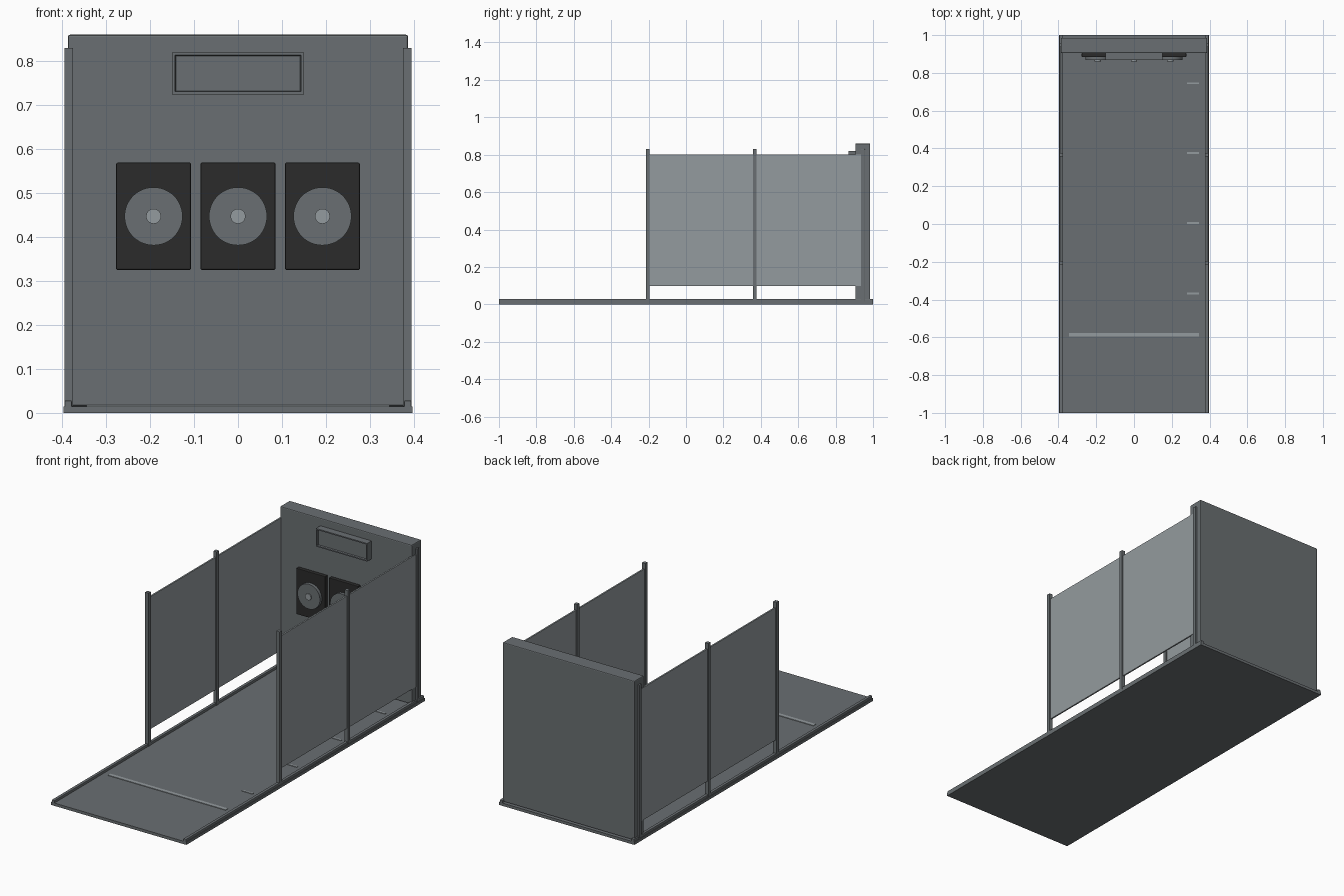
import bpy, bmesh, math

if "Cube" in bpy.data.objects:
    bpy.data.objects.remove(bpy.data.objects["Cube"])


def material(name, rgb):
    m = bpy.data.materials.new(name)
    m.diffuse_color = (*rgb, 1)
    m.use_nodes = True
    m.node_tree.nodes["Principled BSDF"].inputs["Base Color"].default_value = m.diffuse_color
    return m


STEEL = material("mid grey", (0.144, 0.159, 0.168))
LIGHT = material("light grey", (0.296, 0.327, 0.342))
BLACK = material("charcoal", (0.024, 0.024, 0.024))


def finish(name, bm, mat, bevel=0):
    me = bpy.data.meshes.new(name)
    bm.to_mesh(me)
    bm.free()
    me.materials.append(mat)
    ob = bpy.data.objects.new(name, me)
    bpy.context.collection.objects.link(ob)
    if bevel:
        b = ob.modifiers.new("bevel", 'BEVEL')
        b.width = bevel
        b.segments = 2
    return ob


def box(name, x, y, z, mat, bevel=0):
    """Box from (min, max) ranges."""
    bm = bmesh.new()
    bmesh.ops.create_cube(bm, size=1)
    for v in bm.verts:
        for i, (lo, hi) in enumerate((x, y, z)):
            v.co[i] = lo if v.co[i] < 0 else hi
    return finish(name, bm, mat, bevel)


def disc(name, x, z, r, y0, y1, mat):
    """Flat cylinder facing the front."""
    bm = bmesh.new()
    bmesh.ops.create_cone(bm, cap_ends=True, segments=48, radius1=r, radius2=r, depth=y1 - y0)
    ob = finish(name, bm, mat)
    ob.rotation_euler.x = math.pi / 2
    ob.location = (x, (y0 + y1) / 2, z)
    for p in ob.data.polygons:
        p.use_smooth = abs(p.normal.z) < 0.5
    return ob


# Floor and rear wall
box("floor", (-0.397, 0.397), (-1, 1), (0, 0.015), STEEL)
box("rear_wall", (-0.387, 0.387), (0.905, 0.985), (0.015, 0.86), STEEL, 0.005)

# Side rails, posts and screens
for side, s in (("left", -1), ("right", 1)):
    def span(a, b):
        return tuple(sorted((s * a, s * b)))
    box(side + "_rail", span(0.378, 0.394), (-1, 1), (0.01, 0.028), STEEL, 0.002)
    for i, y in enumerate((-0.205, 0.367, 0.946)):
        box(f"{side}_post_{i}", span(0.375, 0.395), (y - 0.01, y + 0.01), (0.015, 0.83), STEEL, 0.001)
    for i, (a, b) in enumerate(((-0.195, 0.357), (0.377, 0.936))):
        box(f"{side}_screen_{i}", span(0.381, 0.389), (a, b), (0.097, 0.8), LIGHT)

# Floor markings
box("foul_line", (-0.345, 0.345), (-0.596, -0.576), (0.014, 0.018), LIGHT)
for i, y in enumerate((0.745, 0.375, 0.005, -0.367)):
    box(f"distance_mark_{i}", (0.28, 0.345), (y - 0.005, y + 0.005), (0.014, 0.018), LIGHT)

# Target boards with round faces and bright centres
for i, x in enumerate((-0.192, 0, 0.192)):
    box(f"target_board_{i}", (x - 0.085, x + 0.085), (0.884, 0.906), (0.325, 0.569), BLACK, 0.003)
    disc(f"target_face_{i}", x, 0.447, 0.066, 0.867, 0.885, STEEL)
    disc(f"target_centre_{i}", x, 0.447, 0.017, 0.861, 0.868, LIGHT)

# Display box with a recessed screen
ob = box("display", (-0.15, 0.15), (0.868, 0.906), (0.724, 0.82), STEEL)
bm = bmesh.new()
bm.from_mesh(ob.data)
front = [f for f in bm.faces if f.calc_center_median().y < 0.87]
bmesh.ops.inset_region(bm, faces=front, thickness=0.009)
bmesh.ops.inset_region(bm, faces=front, thickness=0.003, depth=-0.008)
bm.to_mesh(ob.data)
bm.free()
